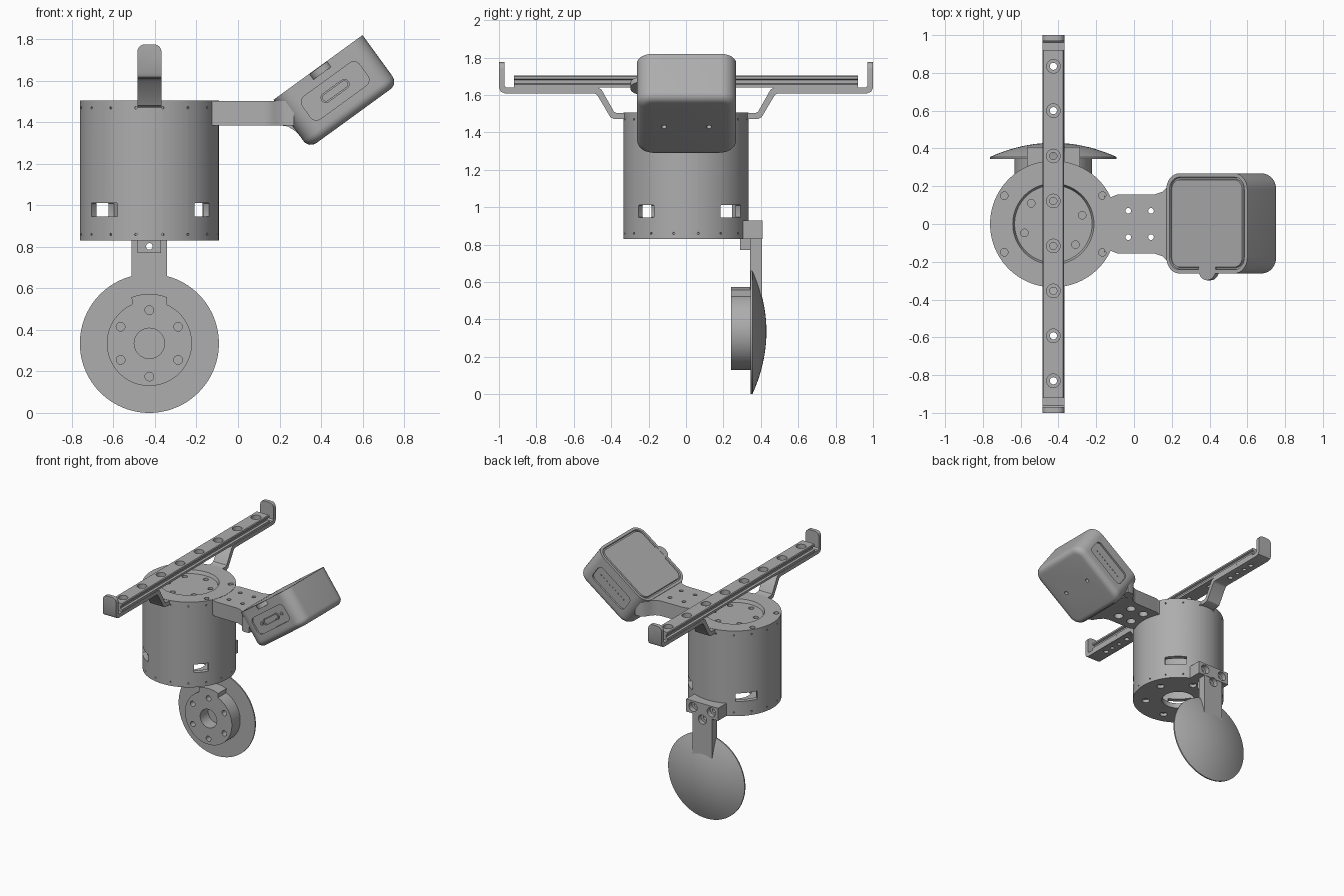
import bpy, bmesh, math
from math import cos, sin, radians, pi
from mathutils import Matrix, Vector

if "Cube" in bpy.data.objects:
    bpy.data.objects.remove(bpy.data.objects["Cube"])

grey = bpy.data.materials.new("machined_grey")
grey.use_nodes = True
COLOUR = (0.42, 0.42, 0.42, 1)
grey.diffuse_color = COLOUR
grey.node_tree.nodes["Principled BSDF"].inputs["Base Color"].default_value = COLOUR

CX = -0.427                                   # axis of housing, rail and disc
T = Matrix.Translation
TO_BACK = Matrix.Rotation(-pi / 2, 4, 'X')    # local z becomes +y
XZ = Matrix.Rotation(pi / 2, 4, 'X')          # outline (x, z), depth toward -y
YZ = Matrix(((0, 0, 1, 0), (1, 0, 0, 0), (0, 1, 0, 0), (0, 0, 0, 1)))  # outline (y, z), depth x


def lathe(bm, profile, mat, n=32, closed=False):
    """Spin (radius, height) points about the local z axis."""
    part = bmesh.new()
    vs = [part.verts.new((r, 0, h)) for r, h in profile]
    pairs = list(zip(vs, vs[1:])) + ([(vs[-1], vs[0])] if closed else [])
    es = [part.edges.new(p) for p in pairs]
    bmesh.ops.spin(part, geom=vs + es, axis=(0, 0, 1), cent=(0, 0, 0), angle=2 * pi, steps=n)
    bmesh.ops.remove_doubles(part, verts=part.verts, dist=1e-5)
    merge(bm, part, mat)


def prism(bm, outline, lo, hi, mat=Matrix()):
    """Extrude a 2D outline from depth lo to hi."""
    part = bmesh.new()
    face = part.faces.new([part.verts.new((a, b, lo)) for a, b in outline])
    new = bmesh.ops.extrude_face_region(part, geom=[face])["geom"]
    bmesh.ops.translate(part, vec=(0, 0, hi - lo), verts=[g for g in new if isinstance(g, bmesh.types.BMVert)])
    merge(bm, part, mat)


def merge(bm, part, mat):
    bmesh.ops.recalc_face_normals(part, faces=part.faces)
    part.transform(mat)
    mesh = bpy.data.meshes.new("tmp")
    part.to_mesh(mesh)
    part.free()
    bm.from_mesh(mesh)
    bpy.data.meshes.remove(mesh)


def box(bm, x, y, z):
    prism(bm, [(x[0], y[0]), (x[1], y[0]), (x[1], y[1]), (x[0], y[1])], z[0], z[1])


def hole(bm, mat, r, lo, hi, n=20):
    lathe(bm, [(0, lo), (r, lo), (r, hi), (0, hi)], mat, n)


def rounded(w, h, r, n=6):
    """Rounded rectangle outline centred on the origin."""
    pts = []
    for k, (sx, sy) in enumerate([(1, 1), (-1, 1), (-1, -1), (1, -1)]):
        for i in range(n + 1):
            a = (k + i / n) * pi / 2
            pts.append((sx * (w / 2 - r) + r * cos(a), sy * (h / 2 - r) + r * sin(a)))
    return pts


def finish(name, bm, cutter=None):
    objs = []
    for label, b in ((name, bm), (name + "_cutter", cutter)):
        if b:
            mesh = bpy.data.meshes.new(label)
            b.to_mesh(mesh)
            b.free()
            mesh.materials.append(grey)
            objs.append(bpy.data.objects.new(label, mesh))
            bpy.context.collection.objects.link(objs[-1])
    ob = objs[0]
    bpy.ops.object.select_all(action='DESELECT')
    ob.select_set(True)
    bpy.context.view_layer.objects.active = ob
    if cutter:
        mod = ob.modifiers.new("cut", 'BOOLEAN')
        mod.operation, mod.solver, mod.object = 'DIFFERENCE', 'EXACT', objs[1]
        bpy.ops.object.modifier_apply(modifier="cut")
        bpy.data.objects.remove(objs[1])
    bpy.ops.object.shade_smooth_by_angle(angle=radians(32))
    return ob


# Hollow round housing with recessed lid, windows and screw holes
bm, cut = bmesh.new(), bmesh.new()
lathe(bm, [(.12, .83), (.335, .83), (.335, 1.505), (.215, 1.505), (.205, 1.48), (0, 1.48),
           (0, 1.44), (.3, 1.44), (.3, .87), (.12, .87)], T((CX, 0, 0)), 96, True)
for ang, width in ((47, .16), (140, .16), (228, .17), (320, .11)):
    m = T((CX, 0, .978)) @ Matrix.Rotation(radians(ang), 4, 'Z') @ YZ
    prism(cut, rounded(width, .065, .004, 2), .25, .4, m)
for ang in (30, 150, 210, 330):
    hole(cut, T((CX + .3 * cos(radians(ang)), .3 * sin(radians(ang)), 0)), .02, 1.485, 1.6)
for i in range(6):
    a = radians(17 + 60 * i)
    hole(cut, T((CX + .16 * cos(a), .16 * sin(a), 0)), .02, 1.46, 1.6)
    hole(cut, T((CX + .24 * cos(a), .24 * sin(a), 0)), .028, .8, .855)
for i in range(16):
    for z in (.86, 1.47):
        m = T((CX, 0, z)) @ Matrix.Rotation(2 * pi * (i + .5) / 16, 4, 'Z') @ YZ
        hole(cut, m, .006, .325, .345, 8)
finish("housing", bm, cut)

# Long rail with side grooves and counterbored holes
bm, cut = bmesh.new(), bmesh.new()
side = [(.057, 1.64), (.057, 1.657), (.042, 1.662), (.042, 1.68), (.057, 1.685), (.057, 1.698), (.052, 1.703)]
prism(bm, side + [(-x, z) for x, z in reversed(side)], -.92, .92, T((CX, 0, 0)) @ XZ)
rail_holes = [.835, .6, .36, .122, -.116, -.354, -.592, -.83]
for y in rail_holes:
    lathe(cut, [(0, 1.6), (.019, 1.6), (.019, 1.67), (.036, 1.67), (.036, 1.75), (0, 1.75)], T((CX, y, 0)), 24)
finish("rail", bm, cut)

# Bent strap at each end of the rail
strap = [(.30, 1.472), (.385, 1.472), (.405, 1.482), (.475, 1.6), (.49, 1.609), (.97, 1.609), (.99, 1.617),
         (1, 1.637), (1, 1.775), (.97, 1.775), (.97, 1.65), (.96, 1.639), (.47, 1.639), (.452, 1.629),
         (.385, 1.51), (.37, 1.503), (.30, 1.503)]
for s, name in ((-1, "front_strap"), (1, "back_strap")):
    bm, cut = bmesh.new(), bmesh.new()
    prism(bm, [(s * y, z) for y, z in strap], CX - .058, CX + .058, YZ)
    tips = [e for e in bm.edges if all(v.co.z > 1.77 for v in e.verts)
            and abs(e.verts[0].co.y - e.verts[1].co.y) > .01]
    bmesh.ops.bevel(bm, geom=tips, offset=.035, segments=5, affect='EDGES', profile=.5)
    for y in rail_holes:
        if y * s > .5:
            hole(cut, T((CX, y, 0)), .019, 1.55, 1.637 + .02)
    for y in (.68, .76):
        hole(cut, T((CX, s * y, 0)), .015, 1.59, 1.625)
    finish(name, bm, cut)

# Flared arm plate from housing to tilted box
bm, cut = bmesh.new(), bmesh.new()
edge = [(-.16, .15), (-.12, .143), (-.09, .155), (.11, .157), (.15, .17), (.175, .195), (.2, .235), (.225, .25), (.27, .25)]
prism(bm, edge + [(x, -y) for x, y in reversed(edge)], 1.385, 1.503)
for x in (-.03, .09):
    for y in (-.07, .07):
        lathe(cut, [(0, 1.3), (.034, 1.3), (.034, 1.45), (.015, 1.45), (.015, 1.6), (0, 1.6)], T((x, y, 0)), 20)
finish("arm", bm, cut)
bm = bmesh.new()
prism(bm, [(.2, 1.386), (.24, 1.38), (.28, 1.355), (.31, 1.32), (.345, 1.29), (.38, 1.4), (.25, 1.45)], -.18, .18, XZ)
finish("arm_fillet", bm)

# Tilted box: local x runs along the slope, local z is the lid normal
c, s = cos(radians(36)), sin(radians(36))
TILT = Matrix(((c, 0, -s, .6), (0, 1, 0, .003), (s, 0, c, 1.82), (0, 0, 0, 1)))
MID = TILT @ T((-.265, 0, 0))
bm, cut = bmesh.new(), bmesh.new()
prism(bm, rounded(.53, .53, .085, 8), -.29, 0)
base = [e for e in bm.edges if all(v.co.z < -.28 for v in e.verts)]
bmesh.ops.bevel(bm, geom=base, offset=.045, segments=6, affect='EDGES', profile=.5)
lid = [f for f in bm.faces if f.normal.z > .99]
for thick, depth in ((.02, 0), (.003, -.012), (.008, 0), (.003, .012)):
    bmesh.ops.inset_region(bm, faces=lid, thickness=thick, use_even_offset=True)
    bmesh.ops.translate(bm, vec=(0, 0, depth), verts=list({v for f in lid for v in f.verts}))
bm.transform(MID)
for y in (-.12, .12):
    hole(cut, MID @ T((0, y, 0)), .014, -.35, -.25)
for sy in (-1, 1):
    panel = MID @ T((0, sy * .265, -.14)) @ XZ
    prism(cut, rounded(.34, .135, .035), -.014, .014, panel)
finish("tilted_box", bm, cut)

# Connector on the front panel, row of contacts on the back one
bm, cut = bmesh.new(), bmesh.new()
plug = MID @ T((0, -.251, -.14)) @ XZ
prism(bm, rounded(.16, .05, .024), -.005, .012, plug)
prism(cut, rounded(.14, .032, .015), .003, .03, plug)
finish("connector", bm, cut)
bm = bmesh.new()
for sx in (-1, 1):
    lathe(bm, [(.007, -.005), (.014, -.005), (.014, .006), (.007, .006)], plug @ T((sx * .107, 0, 0)), 16, True)
finish("connector_screws", bm)
bm = bmesh.new()
for i in range(9):
    hole(bm, MID @ T((-.12 + .03 * i, .25, -.14)) @ TO_BACK, .006, 0, .006, 10)
finish("contacts", bm)
bm = bmesh.new()
hole(bm, MID @ T((0, -.245, 0)), .056, -.035, -.002, 32)
finish("lid_tab", bm)

# Domed disc
DISC = T((CX, 0, .335)) @ TO_BACK
bm = bmesh.new()
dome = [(.335 * (1 - i / 10), .355 + .075 * (1 - (1 - i / 10) ** 2)) for i in range(11)]
lathe(bm, [(0, .345), (.335, .345)] + dome, DISC, 96)
finish("domed_disc", bm)

# Round boss with a key on top, a bore and six holes
bm, cut = bmesh.new(), bmesh.new()
ring = []
for i in range(120):
    a = 2 * pi * i / 120
    r = .238 if sin(a) > .92 else .205
    ring.append((r * cos(a), r * sin(a)))
prism(bm, ring, -.35, -.24, T((CX, 0, .335)) @ XZ)
hole(cut, DISC, .073, .2, .34, 40)
for i in range(6):
    a = radians(30 + 60 * i)
    hole(cut, DISC @ T((.16 * cos(a), .16 * sin(a), 0)), .021, .2, .32)
finish("boss", bm, cut)

# Stem, mounting block and tab, drilled from the back
BORE = [(0, .2), (.016, .2), (.016, .37), (.036, .37), (.036, .5), (0, .5)]
parts = (("stem", (.085, .342, .405, .5, .835)), ("mounting_block", (.14, .3, .408, .83, .93)),
         ("mounting_tab", (.057, .29, .345, .77, .84)))
for name, (w, y0, y1, z0, z1) in parts:
    bm, cut = bmesh.new(), bmesh.new()
    box(bm, (CX - w, CX + w), (y0, y1), (z0, z1))
    for x, z in ((-.08, .882), (.08, .882), (0, .802)):
        lathe(cut, BORE, T((CX + x, 0, z)) @ TO_BACK, 24)
    finish(name, bm, cut)
